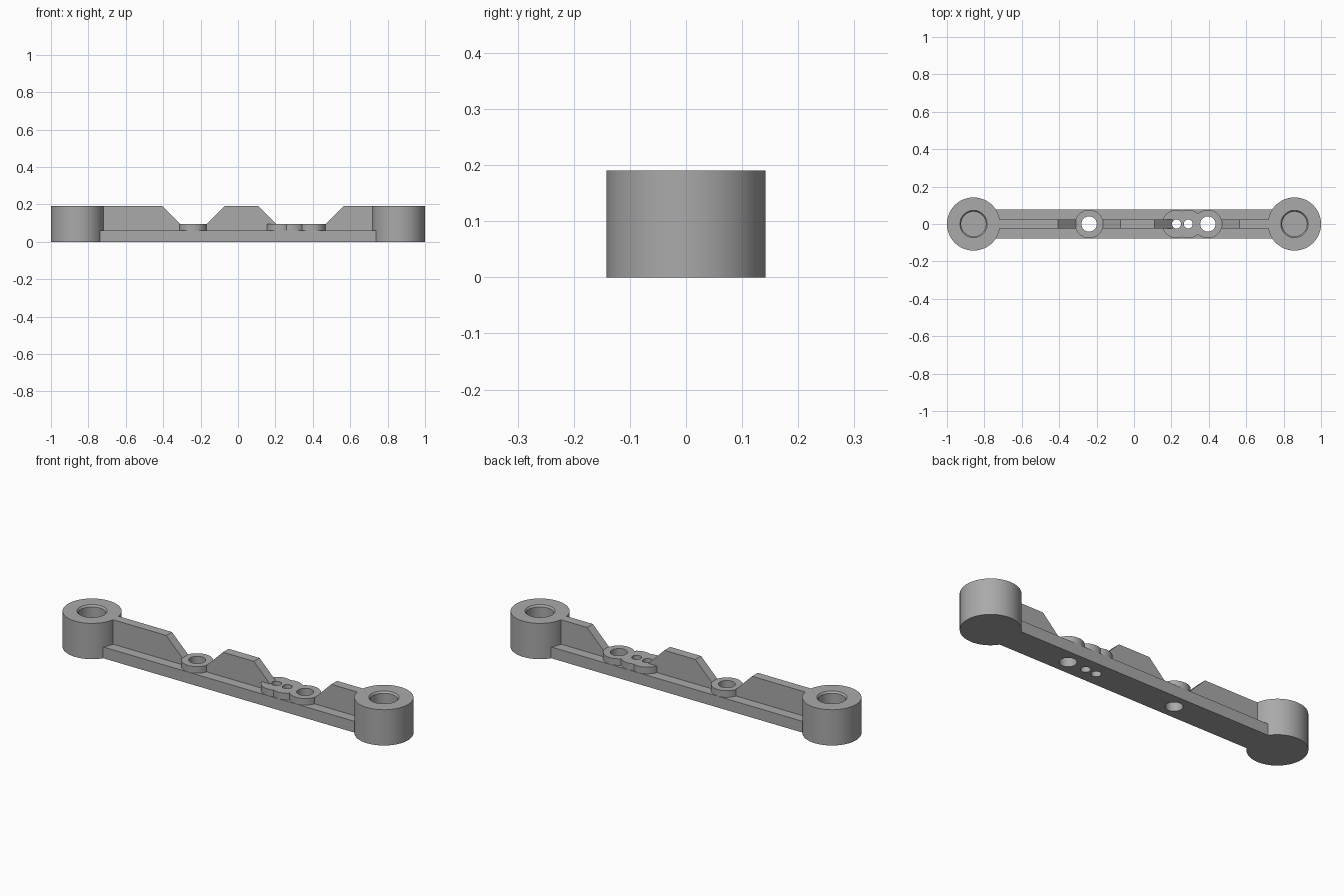
import bpy
import bmesh
from math import radians

if "Cube" in bpy.data.objects:
    bpy.data.objects.remove(bpy.data.objects["Cube"], do_unlink=True)

GREY = (0.4, 0.4, 0.4, 1)
mat = bpy.data.materials.new("plain grey")
mat.use_nodes = True
mat.diffuse_color = GREY
mat.node_tree.nodes["Principled BSDF"].inputs["Base Color"].default_value = GREY

POST_X, POST_R, TOP = 0.858, 0.142, 0.19
BEAM_Y, BEAM_Z = 0.077, 0.06
RIB_Y, BOSS_Z = 0.024, 0.095


def add_object(name, bm):
    bmesh.ops.recalc_face_normals(bm, faces=bm.faces)
    mesh = bpy.data.meshes.new(name)
    bm.to_mesh(mesh)
    bm.free()
    mesh.materials.append(mat)
    obj = bpy.data.objects.new(name, mesh)
    bpy.context.collection.objects.link(obj)
    return obj


def cylinder(name, x, z0, z1, r0, r1=None, sides=64):
    bm = bmesh.new()
    bmesh.ops.create_cone(bm, cap_ends=True, segments=sides, radius1=r0,
                          radius2=r0 if r1 is None else r1, depth=z1 - z0)
    bmesh.ops.translate(bm, verts=bm.verts, vec=(x, 0, (z0 + z1) / 2))
    return add_object(name, bm)


def extrude_profile(name, points, half_width):
    bm = bmesh.new()
    face = bm.faces.new([bm.verts.new((x, -half_width, z)) for x, z in points])
    new = bmesh.ops.extrude_face_region(bm, geom=[face])["geom"]
    bmesh.ops.translate(bm, verts=[v for v in new if isinstance(v, bmesh.types.BMVert)],
                        vec=(0, 2 * half_width, 0))
    return add_object(name, bm)


def combine(target, part, operation):
    mod = target.modifiers.new(part.name, "BOOLEAN")
    mod.operation = operation
    mod.solver = "EXACT"
    mod.object = part
    bpy.context.view_layer.objects.active = target
    bpy.ops.object.modifier_apply(modifier=mod.name)
    bpy.data.objects.remove(part, do_unlink=True)


# Flat base beam
arm = extrude_profile("link_arm", [(-POST_X, 0), (POST_X, 0),
                                   (POST_X, BEAM_Z), (-POST_X, BEAM_Z)], BEAM_Y)

# Stiffening rib in three lengths, sloped at 45 degrees where it drops to the bosses
low = 0.03
drop = TOP - low
for x0, x1, slope0, slope1 in ((-POST_X, -0.405, 0, drop),
                               (-0.072, 0.11, drop, drop),
                               (0.565, POST_X, drop, 0)):
    rib = extrude_profile("rib", [(x0 - slope0, low), (x1 + slope1, low),
                                  (x1, TOP), (x0, TOP)], RIB_Y)
    combine(arm, rib, "UNION")

# Round end posts
for side in (-1, 1):
    combine(arm, cylinder("end_post", side * POST_X, 0, TOP, POST_R, sides=96), "UNION")

# Raised bosses, then their through holes
holes = ((-0.24, 0.041), (0.227, 0.024), (0.29, 0.024), (0.395, 0.041))
for x, r in holes:
    combine(arm, cylinder("boss", x, 0.02, BOSS_Z, 0.076), "UNION")
for x, r in holes:
    combine(arm, cylinder("bolt_hole", x, -0.1, 0.3, r, sides=48), "DIFFERENCE")

# Blind sockets with a chamfered mouth in the posts
for side in (-1, 1):
    x = side * POST_X
    combine(arm, cylinder("socket", x, 0.03, 0.3, 0.066), "DIFFERENCE")
    combine(arm, cylinder("chamfer", x, TOP - 0.012, TOP + 0.012, 0.064, 0.082), "DIFFERENCE")

# Smooth the round walls, keep the edges crisp
bpy.ops.object.select_all(action="DESELECT")
arm.select_set(True)
bpy.context.view_layer.objects.active = arm
bpy.ops.object.shade_smooth_by_angle(angle=radians(25))
